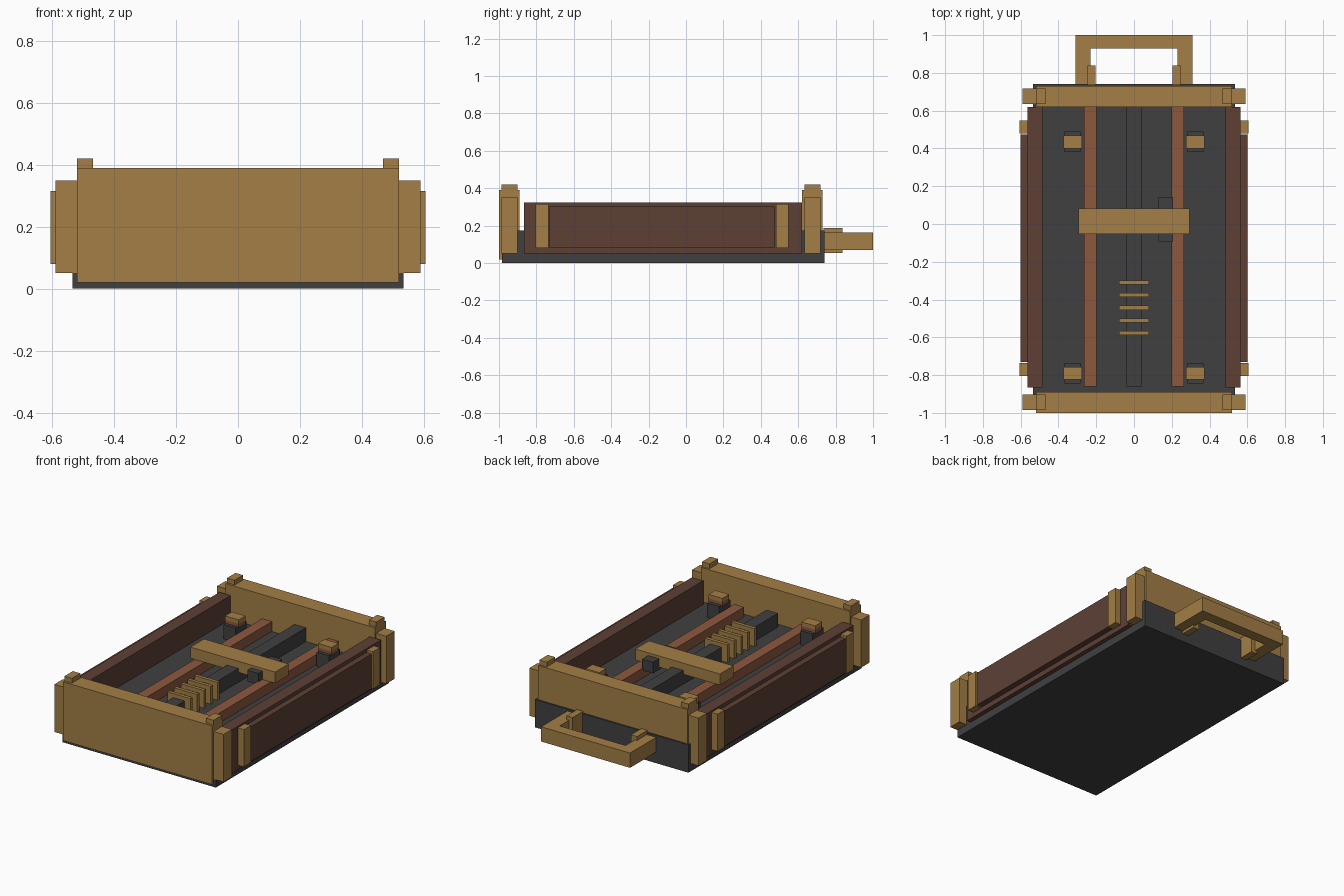
import bpy

cube = bpy.data.objects.get("Cube")
if cube:
    bpy.data.objects.remove(cube, do_unlink=True)


def material(name, rgb):
    m = bpy.data.materials.new(name)
    m.use_nodes = True
    colour = (*rgb, 1)
    m.diffuse_color = colour
    m.node_tree.nodes["Principled BSDF"].inputs["Base Color"].default_value = colour
    return m


brass = material("brass", (0.366, 0.212, 0.061))
iron = material("dark iron", (0.051, 0.051, 0.051))
wood = material("dark wood", (0.109, 0.051, 0.036))
copper = material("copper", (0.262, 0.098, 0.048))


def box(name, mat, x, y, z):
    """Box spanning the given (low, high) range on each axis."""
    bpy.ops.mesh.primitive_cube_add(size=1, location=[sum(r) / 2 for r in (x, y, z)])
    ob = bpy.context.object
    ob.name = name
    ob.scale = [r[1] - r[0] for r in (x, y, z)]
    bpy.ops.object.transform_apply(location=False, rotation=False, scale=True)
    ob.data.materials.append(mat)
    return ob


def pair(name, mat, x, y, z):
    """The same box on the left and on the right."""
    box("left_" + name, mat, x, y, z)
    box("right_" + name, mat, (-x[1], -x[0]), y, z)


# Base block
box("base", iron, (-0.535, 0.535), (-0.985, 0.74), (0, 0.175))

# End panels with corner posts and top studs
for end, y0, y1 in (("front", -1.0, -0.89), ("back", 0.62, 0.73)):
    box(end + "_panel", brass, (-0.52, 0.52), (y0, y1), (0.02, 0.39))
    inner = (y0 + 0.014, y1 - 0.012)
    pair(end + "_post", brass, (0.50, 0.59), inner, (0.05, 0.35))
    pair(end + "_stud", brass, (0.468, 0.52), inner, (0.38, 0.42))

# Side walls, outer boards and their brackets
pair("side_wall", wood, (0.485, 0.563), (-0.865, 0.62), (0.05, 0.325))
pair("outer_board", wood, (0.55, 0.60), (-0.73, 0.474), (0.083, 0.302))
for end, y in (("front", (-0.805, -0.735)), ("back", (0.48, 0.549))):
    pair(end + "_bracket", brass, (0.55, 0.605), y, (0.08, 0.315))

# Rails and central bar
pair("rail", copper, (0.198, 0.266), (-0.86, 0.62), (0.17, 0.237))
box("centre_bar", iron, (-0.04, 0.04), (-0.86, 0.62), (0.17, 0.262))

# Fins across the central bar
for i in range(5):
    y = -0.577 + i * 0.067
    box(f"fin_{i + 1}", brass, (-0.08, 0.08), (y - 0.011, y + 0.011), (0.175, 0.287))

# Crossbar with the latch running beneath it
box("crossbar", brass, (-0.295, 0.295), (-0.052, 0.083), (0.237, 0.307))
box("latch", iron, (0.13, 0.206), (-0.092, 0.142), (0.22, 0.29))

# Capped corner blocks on the floor
for end, y in (("front", -0.79), ("back", 0.435)):
    pair(end + "_block", iron, (0.283, 0.367), (y - 0.055, y + 0.055), (0.17, 0.265))
    pair(end + "_block_collar", copper, (0.276, 0.372), (y - 0.034, y + 0.034), (0.26, 0.285))
    pair(end + "_block_cap", brass, (0.276, 0.372), (y - 0.034, y + 0.034), (0.285, 0.31))

# Carrying handle with its mounts
box("handle_grip", brass, (-0.31, 0.31), (0.93, 1.0), (0.07, 0.163))
pair("handle_arm", brass, (0.23, 0.31), (0.735, 0.93), (0.07, 0.163))
pair("handle_mount", brass, (0.203, 0.245), (0.735, 0.838), (0.053, 0.188))
